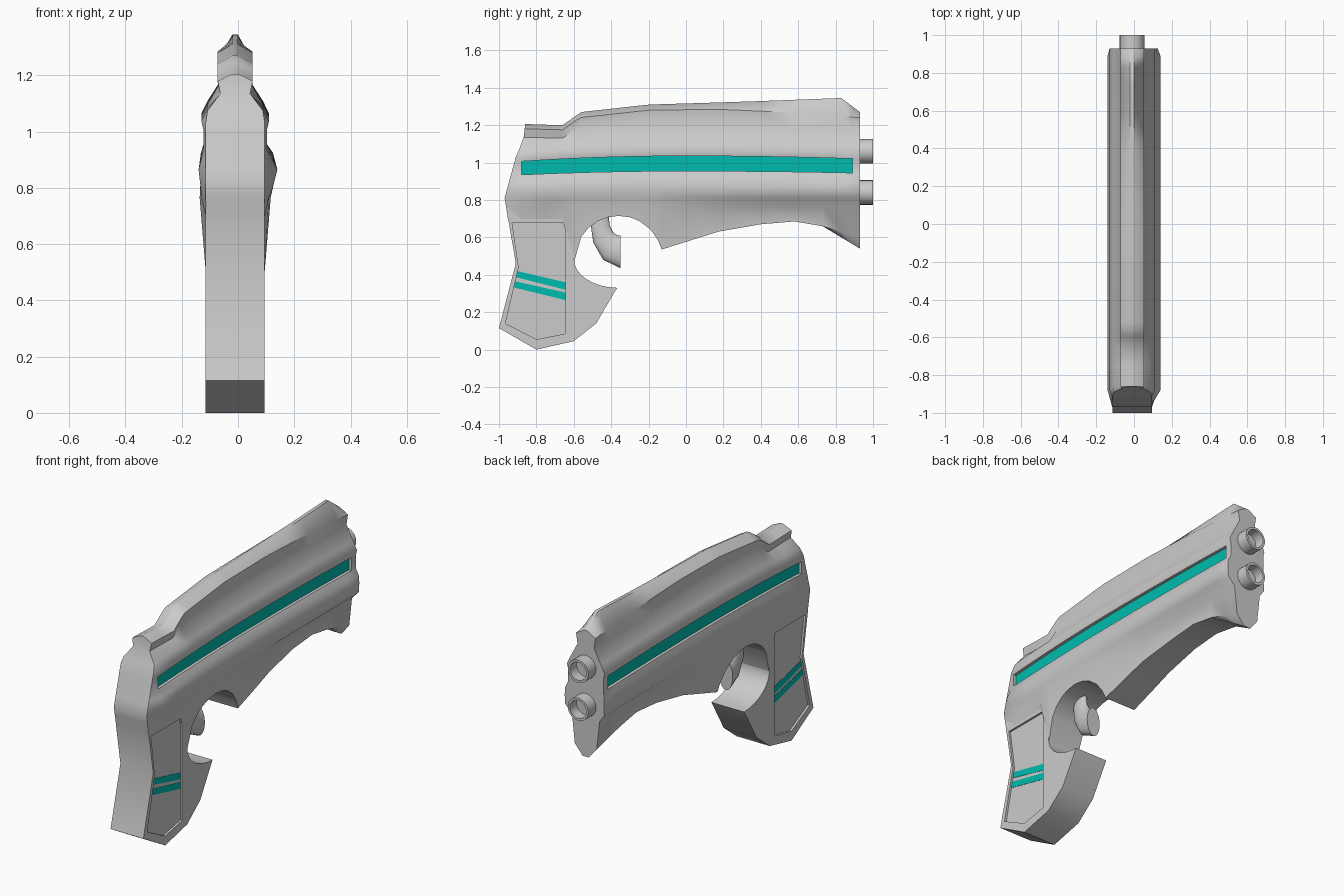
import bpy, bmesh, math

if "Cube" in bpy.data.objects:
    bpy.data.objects.remove(bpy.data.objects["Cube"])

CX = -0.01  # centre plane of the body
teal = bpy.data.materials.new("teal")
teal.diffuse_color = (0.0, 0.5, 0.43, 1)
teal.use_nodes = True
teal.node_tree.nodes["Principled BSDF"].inputs["Base Color"].default_value = teal.diffuse_color
grey = bpy.data.materials.new("grey")
grey.diffuse_color = (0.8, 0.8, 0.8, 1)
grey.use_nodes = True
grey.node_tree.nodes["Principled BSDF"].inputs["Base Color"].default_value = grey.diffuse_color


def interp(pts, t):
    if t <= pts[0][0]:
        return pts[0][1]
    for (a, u), (b, v) in zip(pts, pts[1:]):
        if t <= b:
            return u + (v - u) * (t - a) / (b - a)
    return pts[-1][1]


def finish(name, bm, smooth=True, mats=()):
    bmesh.ops.recalc_face_normals(bm, faces=bm.faces)
    me = bpy.data.meshes.new(name)
    for m in mats:
        me.materials.append(m)
    bm.to_mesh(me)
    bm.free()
    ob = bpy.data.objects.new(name, me)
    bpy.context.collection.objects.link(ob)
    if smooth:
        bpy.ops.object.select_all(action='DESELECT')
        ob.select_set(True)
        bpy.context.view_layer.objects.active = ob
        bpy.ops.object.shade_smooth_by_angle(angle=math.radians(42))
    return ob


def skin(bm, rings):
    """Quads between successive closed rings; returns vertices and faces[ring][side]."""
    vs = [[bm.verts.new(p) for p in r] for r in rings]
    n = len(rings[0])
    fs = [[bm.faces.new((a[i], a[(i + 1) % n], b[(i + 1) % n], b[i])) for i in range(n)]
          for a, b in zip(vs, vs[1:])]
    return vs, fs


def tube(name, rings):
    bm = bmesh.new()
    vs, _ = skin(bm, rings)
    bm.faces.new(vs[0])
    bm.faces.new(vs[-1])
    return finish(name, bm)


def prism(name, pts, x0, x1, smooth=False, mats=()):
    bm = bmesh.new()
    vs, _ = skin(bm, [[(x, y, z) for y, z in pts] for x in (x0, x1)])
    bm.faces.new(vs[0])
    bm.faces.new(vs[1])
    return finish(name, bm, smooth, mats)


# Side-view guide lines of the body (y, z)
TOP = [(-.86, 1.205), (-.66, 1.2), (-.56, 1.27), (-.2, 1.31), (.3, 1.325), (.83, 1.345), (.93, 1.27)]
SHOULDER = [(-.86, 1.18), (-.66, 1.175), (-.57, 1.24), (-.2, 1.28), (.2, 1.285), (.6, 1.265), (.93, 1.24)]
BOTTOM = [(-.13, .535), (.17, .63), (.4, .67), (.58, .685), (.73, .66), (.93, .54)]
BACK = [(.7, -.951), (.81, -.97), (1.03, -.91), (1.12, -.87), (1.2, -.86)]  # z -> y


def bottom(y):
    if y < -.61:
        return .69
    if y < -.13:  # finger opening
        return .48 + math.sqrt(max(.235 ** 2 - (y + .36) ** 2, 0))
    return interp(BOTTOM, y)


def section(y):
    """Half cross-section, top to bottom, as (z, half width, right-side extra)."""
    a = (-.03 if y < 0 else -.015) * (y / .9) ** 2
    sh, b = interp(SHOULDER, y), bottom(y)
    flare = max(0, (y - .73) / .2)
    low = .103 if y < -.61 else .103 + .1 * max(0, b - .54)
    mid = .13 + (low - .13) * (.81 - .765) / (.81 - b)
    tuck = min(1, max(0, (y + .2) / .6))  # underside tucks in towards the muzzle
    low += (.08 - low) * tuck
    mid += (.088 - mid) * tuck
    return [(interp(TOP, y), .01, 0), (sh, .062, 0), (min(1.18, sh - .045), .053, 0),
            (1.11 + a, .098, 0), (1.065 + a, .12, 0), (1.035 + a, .113, 0),
            (.955 + .7 * a, .113, 0), (.925 + a, .128, .006), (.865, .14, .01), (.81, .13, .006),
            (.765, mid, 0), (b + .06 * flare, low - .01 * flare, 0), (b, .06 - .04 * flare, 0)]


STATIONS = [-.97, -.88, -.75, -.66, -.595, -.56, -.52, -.47, -.42, -.36, -.3, -.25, -.19,
            -.15, -.13, .02, .17, .4, .58, .73, .83, .89, .93]
rings = []
for k, y in enumerate(STATIONS):
    right, left = [], []
    for z, w, extra in section(y):
        yy = y
        if k == 0:
            yy, w, extra = interp(BACK, z), min(w, .105), 0
        elif k == 1:
            yy = max(y, interp(BACK, z) + .03)
        elif k == len(STATIONS) - 1:
            w = min(w, .125)
        right.append((CX + w + extra, yy, z))
        left.append((CX - w + extra, yy, z))
    rings.append(right + left[::-1])

# Body: lofted shell with a sunken coloured stripe along each side
bm = bmesh.new()
vs, fs = skin(bm, rings)
n = len(rings[0])
for r in (vs[0], vs[-1]):
    for i in range(n // 2 - 1):
        bm.faces.new((r[i], r[i + 1], r[n - 2 - i], r[n - 1 - i]))
bmesh.ops.recalc_face_normals(bm, faces=bm.faces)
for side, row in ((1, 5), (-1, n - 7)):
    strip = [f[row] for f in fs[1:-1]]
    out = bmesh.ops.extrude_face_region(bm, geom=strip)["geom"]
    moved = [g for g in out if isinstance(g, bmesh.types.BMVert)]
    bmesh.ops.translate(bm, verts=moved, vec=(-.017 * side, 0, 0))
    for f in out:
        if isinstance(f, bmesh.types.BMFace):
            f.material_index = 1
    bmesh.ops.delete(bm, geom=[f for f in strip if f.is_valid], context='FACES')
finish("body", bm, True, (grey, teal))

# Grip with the curved finger hook
arc = []
for i in range(13):
    t = math.radians(268 - i * 133 / 12)
    s = math.sin(t)
    arc.append((-.36 + .238 * math.cos(t), .48 + (.235 if s > 0 else .15) * s))
outline = [(-.96, .79), (-.951, .7), (-.91, .46), (-1, .115), (-.8, 0), (-.6, .045), (-.48, .14)]
grip = prism("grip", outline + arc + [(-.53, .79)], CX - .105, CX + .105, True)

# Sunken grip panels and their coloured bars
panel = [(-.93, .68), (-.645, .68), (-.645, .085), (-.8, .055), (-.965, .14), (-.895, .44)]
for s in (1, -1):
    cutter = prism("panel_cutter", panel, CX + s * .093, CX + s * .15)
    mod = grip.modifiers.new("panel", 'BOOLEAN')
    mod.operation, mod.solver, mod.object = 'DIFFERENCE', 'EXACT', cutter
    bpy.context.view_layer.objects.active = grip
    bpy.ops.object.modifier_apply(modifier=mod.name)
    bpy.data.objects.remove(cutter)
    for top in (.42, .365):
        back = (.42 - top) * .2
        prism("grip_bar", [(-.902 - back, top), (-.645, top - .06),
                           (-.645, top - .1), (-.91 - back, top - .033)],
              CX + s * .08, CX + s * .095, False, (teal,))

# Trigger: flattened, curved and widening (y, z, radius, heading)
trigger = []
for y, z, r, deg in [(-.46, .74, .045, -90), (-.458, .66, .05, -84), (-.443, .6, .06, -62),
                     (-.405, .545, .075, -30), (-.35, .522, .087, 0)]:
    h = math.radians(deg)
    ring = []
    for i in range(20):
        t = math.tau * i / 20
        ring.append((CX + .5 * r * math.cos(t), y - r * math.sin(t) * math.sin(h),
                     z + r * math.sin(t) * math.cos(h)))
    trigger.append(ring)
tube("trigger", trigger)

# Two hollow barrels
for name, z in (("upper_barrel", 1.06), ("lower_barrel", .84)):
    tube(name, [[(CX + r * math.cos(math.tau * i / 24), y, z + r * math.sin(math.tau * i / 24))
                 for i in range(24)]
                for y, r in ((.9, .066), (1, .066), (1, .052), (.94, .052))])
